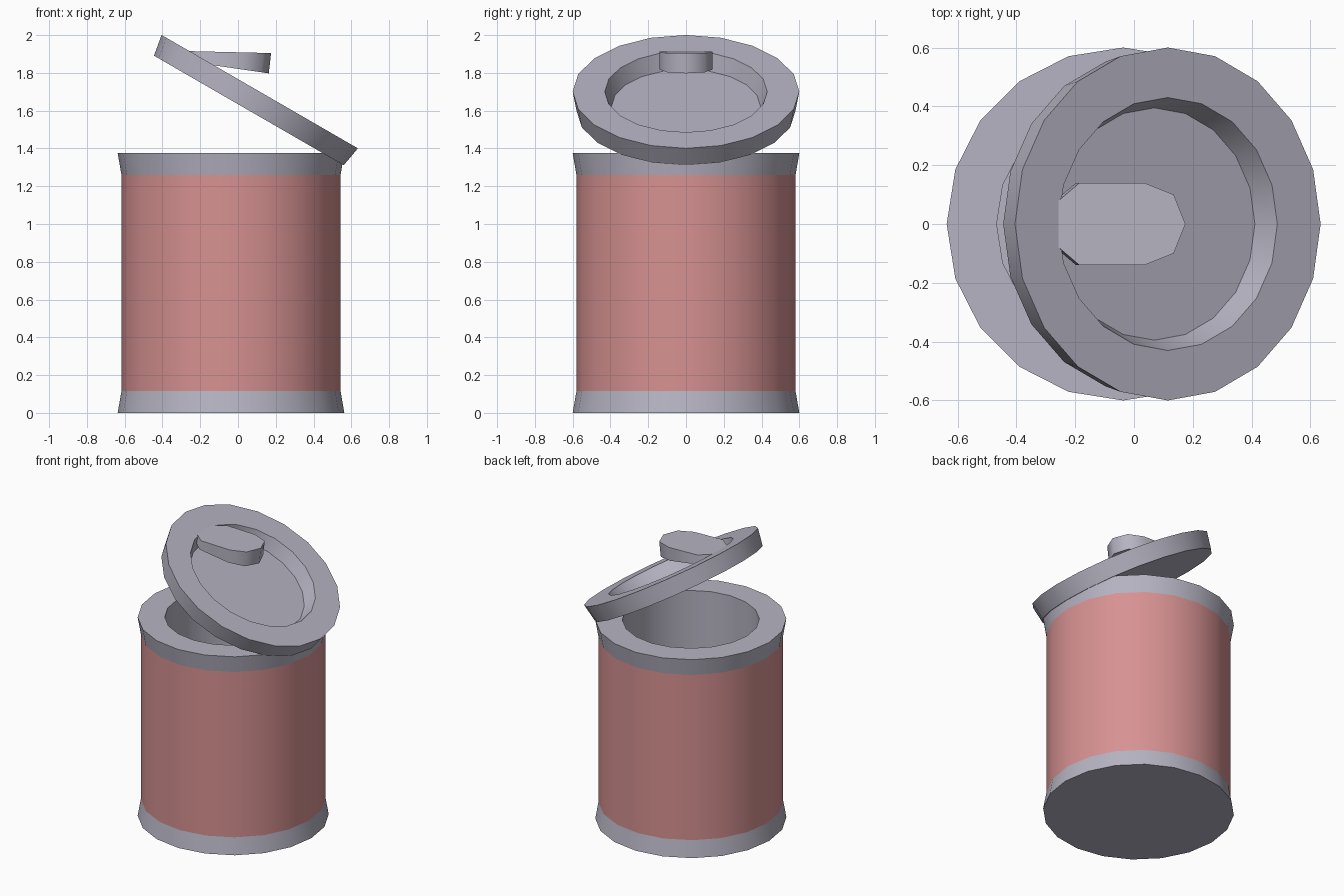
import bpy, bmesh
from math import sin, cos, pi, radians

cube = bpy.data.objects.get("Cube")
if cube:
    bpy.data.objects.remove(cube, do_unlink=True)

SIDES = 20
CAN_X = -0.037
RIM_R, BODY_R, HOLE_R = 0.6, 0.58, 0.43
BAND, HEIGHT = 0.115, 1.375


def material(name, colour):
    mat = bpy.data.materials.new(name)
    mat.use_nodes = True
    mat.diffuse_color = (*colour, 1)
    mat.node_tree.nodes["Principled BSDF"].inputs["Base Color"].default_value = (*colour, 1)
    return mat


steel = material("steel_grey", (0.47, 0.455, 0.54))
red = material("soft_red", (0.68, 0.285, 0.285))


def finish(name, bm, mat, angle=30):
    mesh = bpy.data.meshes.new(name)
    bm.to_mesh(mesh)
    bm.free()
    mesh.materials.append(mat)
    obj = bpy.data.objects.new(name, mesh)
    bpy.context.collection.objects.link(obj)
    bpy.ops.object.select_all(action='DESELECT')
    obj.select_set(True)
    bpy.context.view_layer.objects.active = obj
    bpy.ops.object.shade_smooth_by_angle(angle=radians(angle))
    return obj


def lathe(name, profile, mat):
    """Spin (radius, height) points round z; radius 0 closes the end."""
    bm = bmesh.new()
    rings = []
    for r, z in profile:
        if r == 0:
            rings.append([bm.verts.new((0, 0, z))] * SIDES)
        else:
            rings.append([bm.verts.new((r * cos(2 * pi * i / SIDES), r * sin(2 * pi * i / SIDES), z))
                          for i in range(SIDES)])
    for a, b in zip(rings, rings[1:]):
        for i in range(SIDES):
            j = (i + 1) % SIDES
            bm.faces.new(dict.fromkeys((a[i], a[j], b[j], b[i])))
    return finish(name, bm, mat)


# Can: base band, painted body, rim with hollow inside
can = [
    lathe("base_band", [(0, 0), (RIM_R, 0), (BODY_R, BAND)], steel),
    lathe("can_body", [(BODY_R, BAND), (BODY_R, HEIGHT - BAND)], red),
    lathe("rim_and_inside", [(BODY_R, HEIGHT - BAND), (RIM_R, HEIGHT), (HOLE_R, HEIGHT),
                             (HOLE_R, BAND), (0, BAND)], steel),
]
for part in can:
    part.location.x = CAN_X

# Tilted lid with a shallow dish in its top
lid = lathe("lid", [(0, 0), (BODY_R, 0), (RIM_R, BAND), (HOLE_R, BAND), (0.395, 0.023), (0, 0.023)], steel)
lid.location = (0.0575, 0, 1.601)
lid.rotation_euler.y = radians(30)

# Handle: rounded wedge running into the lid rim
half = [(0.175, 0), (0.135, 0.1), (0.035, 0.14), (-0.185, 0.14), (-0.285, 0.055)]
outline = half + [(x, -y) for x, y in reversed(half[1:])]
bm = bmesh.new()
top = [bm.verts.new((x, y, 1.909 - 0.024 * x)) for x, y in outline]
bottom = [bm.verts.new((x - 0.012, y, 1.823 - 0.145 * x)) for x, y in outline]
bm.faces.new(top)
bm.faces.new(bottom[::-1])
for i in range(len(top)):
    j = (i + 1) % len(top)
    bm.faces.new((bottom[i], bottom[j], top[j], top[i]))
finish("lid_handle", bm, steel, 50)
